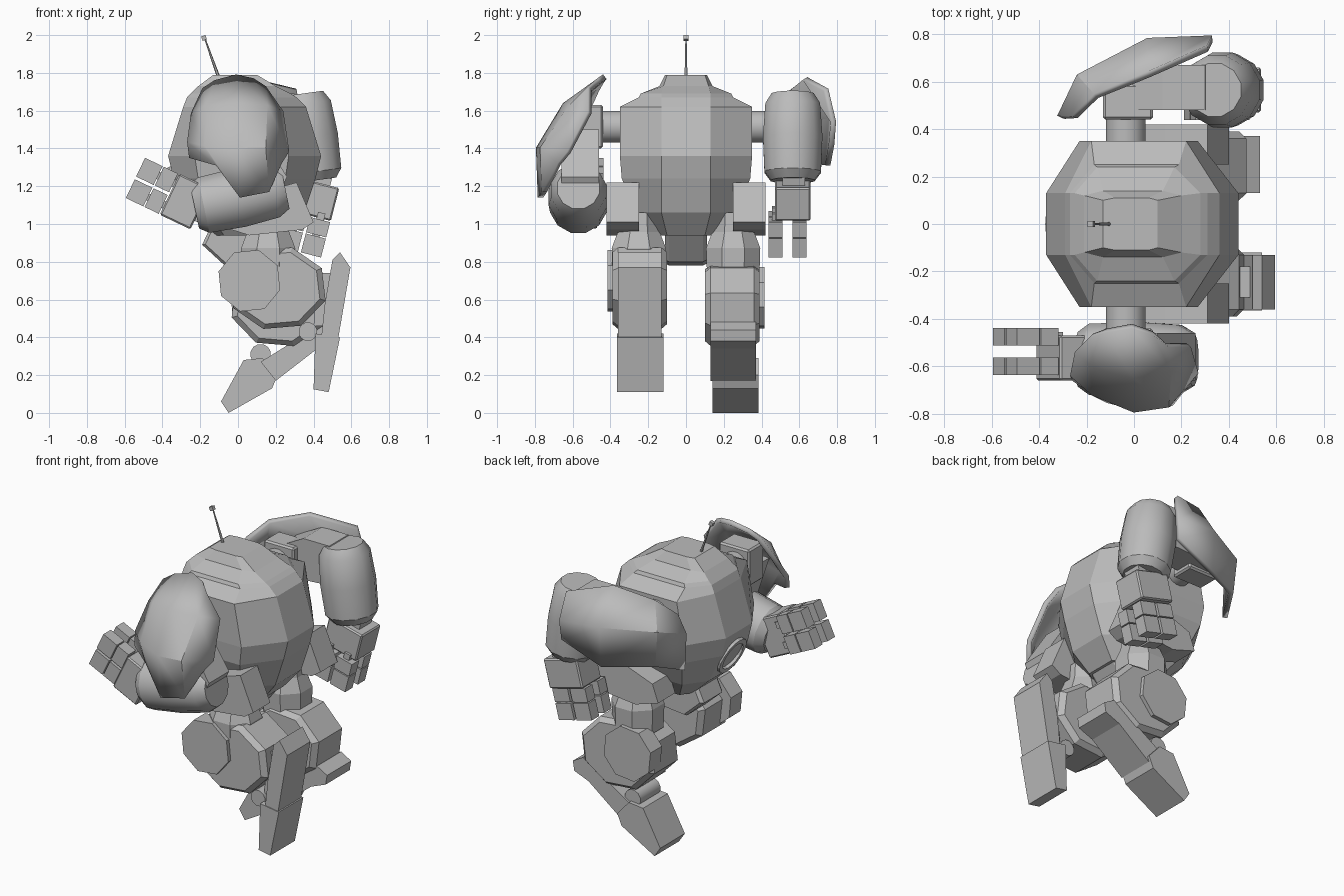
import bpy, bmesh, math
from mathutils import Vector, Matrix

if "Cube" in bpy.data.objects:
    bpy.data.objects.remove(bpy.data.objects["Cube"])

grey = bpy.data.materials.new("plain grey")
grey.use_nodes = True
grey.diffuse_color = (0.5, 0.5, 0.5, 1)
grey.node_tree.nodes["Principled BSDF"].inputs["Base Color"].default_value = (0.5, 0.5, 0.5, 1)


def finish(name, bm, smooth=False):
    bmesh.ops.recalc_face_normals(bm, faces=bm.faces)
    mesh = bpy.data.meshes.new(name)
    bm.to_mesh(mesh)
    bm.free()
    mesh.materials.append(grey)
    ob = bpy.data.objects.new(name, mesh)
    bpy.context.collection.objects.link(ob)
    if smooth:
        bpy.ops.object.select_all(action='DESELECT')
        ob.select_set(True)
        bpy.context.view_layer.objects.active = ob
        bpy.ops.object.shade_smooth_by_angle(angle=math.radians(31))
    return ob


def loft(name, rings, smooth=False, closed=False):
    """Skin equal-length rings; cap the ends, or join last to first."""
    bm = bmesh.new()
    vs = [[bm.verts.new(p) for p in r] for r in rings]
    n = len(vs[0])
    for a, b in zip(vs, vs[1:] + (vs[:1] if closed else [])):
        for i in range(n):
            j = (i + 1) % n
            bm.faces.new((a[i], a[j], b[j], b[i]))
    if not closed:
        bm.faces.new(vs[0])
        bm.faces.new(vs[-1])
    return finish(name, bm, smooth)


def prism(name, outline, y0, y1, chamfer=0.0):
    """Side outline in x and z, extruded along y with sloped rims."""
    c = sum((Vector(p) for p in outline), Vector((0, 0))) / len(outline)
    small = [c + (Vector(p) - c) * (1 - chamfer * 4) for p in outline]
    steps = [(y0, outline), (y1, outline)]
    if chamfer:
        steps = [(y0, small), (y0 + chamfer, outline), (y1 - chamfer, outline), (y1, small)]
    return loft(name, [[(x, y, z) for x, z in pts] for y, pts in steps])


def frame(origin, a):
    """Local x runs along a in the xz plane, local y along world y."""
    a = Vector((a[0], 0, a[1])).normalized()
    m = Matrix((a, (0, 1, 0), a.cross(Vector((0, 1, 0))))).transposed().to_4x4()
    return Matrix.Translation(origin) @ m


def box(name, m, lo, hi, bevel=0.0):
    bm = bmesh.new()
    lo, hi = Vector(lo), Vector(hi)
    bmesh.ops.create_cube(bm, size=1, matrix=m @ Matrix.Translation((lo + hi) / 2)
                          @ Matrix.Diagonal((*(hi - lo), 1)))
    if bevel:
        bmesh.ops.bevel(bm, geom=bm.edges[:], offset=bevel, segments=1, affect='EDGES')
    return finish(name, bm)


def tube(name, p0, p1, radii, n=12, smooth=True):
    """Round sections along a line; radii holds (fraction, radius)."""
    p0, p1 = Vector(p0), Vector(p1)
    q = (p1 - p0).to_track_quat('Z', 'Y')
    ring = [Vector((math.cos(t), math.sin(t), 0)) for t in
            [math.tau * (i + 0.5) / n for i in range(n)]]
    return loft(name, [[p0.lerp(p1, f) + q @ (v * r) for v in ring] for f, r in radii], smooth)


def octagon(x, z, rx, rz, turn=0.0):
    return [(x + rx * math.cos(t), z + rz * math.sin(t)) for t in
            [math.tau * (i + 0.5) / 8 + turn for i in range(8)]]


def shield(name, rows, thickness):
    bm = bmesh.new()
    vs = [[bm.verts.new(p) for p in r] for r in rows]
    for a, b in zip(vs, vs[1:]):
        for i in range(len(a) - 1):
            bm.faces.new((a[i], a[i + 1], b[i + 1], b[i]))
    ob = finish(name, bm, True)
    mod = ob.modifiers.new("thickness", 'SOLIDIFY')
    mod.thickness = thickness
    mod.offset = 0
    return ob


# Hull: eight-sided sections (z, back x, front x, middle half width, half width)
sections = [(0.94, -0.12, 0.25, 0.10, 0.17), (1.06, -0.25, 0.35, 0.13, 0.26),
            (1.24, -0.34, 0.41, 0.13, 0.34), (1.36, -0.37, 0.44, 0.13, 0.35),
            (1.62, -0.29, 0.36, 0.13, 0.35), (1.67, -0.27, 0.31, 0.13, 0.25),
            (1.69, -0.25, 0.28, 0.13, 0.24), (1.73, -0.21, 0.20, 0.12, 0.14),
            (1.79, -0.13, 0.10, 0.10, 0.11)]
loft("hull", [[(x1, -m, z), (x1, m, z), (x1 * 0.61, w, z), (x0 * 0.62, w, z),
               (x0, m, z), (x0, -m, z), (x0 * 0.62, -w, z), (x1 * 0.61, -w, z)]
              for z, x0, x1, m, w in sections])
prism("pelvis", [(-0.19, 0.89), (-0.07, 0.78), (0.12, 0.80), (0.24, 0.95), (0.20, 1.05),
                 (-0.12, 1.04)], -0.11, 0.11, 0.02)

# Porthole ring on the hull
hole = frame((-0.31, 0, 1.195), (-0.92, -0.38))
loft("porthole_ring", [[hole @ Vector((d, r * math.cos(t), r * math.sin(t)))
                        for t in [math.tau * i / 16 for i in range(16)]]
                       for d, r in ((-0.02, 0.12), (0.02, 0.12), (0.02, 0.09), (-0.02, 0.09))],
     closed=True)

# Antenna
tube("antenna_rod", (-0.10, 0, 1.77), (-0.175, 0, 1.98), [(0, 0.009), (1, 0.004)], 6)
box("antenna_tip", frame((-0.18, 0, 1.985), (0.93, 0.36)), (-0.012,) * 3, (0.012,) * 3)

# Shoulder shafts and blocks
for side, s in (("right", -1), ("left", 1)):
    tube(side + "_shoulder_shaft", (-0.035, s * 0.30, 1.515), (-0.035, s * 0.47, 1.515),
         [(0, 0.085), (1, 0.085)], 16)
    y = sorted((s * 0.44, s * 0.59))
    box(side + "_shoulder_block", Matrix(), (-0.13, y[0], 1.40), (0.08, y[1], 1.63), 0.01)

# Right arm: upper arm, barrel forearm, shield
prism("right_upper_arm", [(-0.12, 1.50), (0.10, 1.50), (0.26, 1.25), (0.20, 1.12), (0, 1.14)],
      -0.66, -0.46)
barrel = [(0, 0.115), (0.12, 0.15), (0.5, 0.163), (0.9, 0.155), (1, 0.12)]
tube("right_forearm", (0.25, -0.57, 1.19), (-0.23, -0.57, 1.09), barrel, 12)
shield("right_shield", [
    [(-0.18, -0.47, 1.71), (-0.12, -0.45, 1.75), (-0.01, -0.43, 1.78), (0.08, -0.46, 1.76),
     (0.14, -0.51, 1.72)],
    [(-0.24, -0.53, 1.58), (-0.16, -0.60, 1.62), (0, -0.64, 1.63), (0.15, -0.61, 1.62),
     (0.23, -0.51, 1.59)],
    [(-0.26, -0.63, 1.43), (-0.17, -0.71, 1.41), (0, -0.78, 1.40), (0.14, -0.76, 1.40),
     (0.26, -0.62, 1.38)],
    [(-0.25, -0.65, 1.35), (-0.11, -0.74, 1.31), (0.01, -0.77, 1.14), (0.16, -0.75, 1.17),
     (0.22, -0.67, 1.32)]], 0.03)

# Left arm: upper arm, hanging forearm, shield
prism("left_upper_arm", [(-0.05, 1.42), (-0.05, 1.60), (0.12, 1.69), (0.30, 1.69), (0.36, 1.55),
                         (0.28, 1.44)], 0.48, 0.67)
tube("left_forearm", (0.34, 0.565, 1.69), (0.405, 0.565, 1.23), barrel, 12)
shield("left_shield", [
    [(-0.25, 0.45, 1.60), (-0.16, 0.54, 1.70), (0.06, 0.63, 1.77), (0.31, 0.74, 1.71)],
    [(-0.31, 0.45, 1.50), (-0.23, 0.62, 1.55), (0.06, 0.77, 1.56), (0.33, 0.78, 1.54)],
    [(-0.30, 0.45, 1.27), (-0.21, 0.61, 1.33), (0.06, 0.75, 1.31), (0.32, 0.77, 1.42)]], 0.03)

# Hands: palm and four two-jointed fingers
for side, m, inner in (("right", frame((-0.20, 0, 1.08), (-0.9, 0.43)), -1),
                       ("left", frame((0.42, 0, 1.22), (-0.25, -0.97)), 1)):
    y = sorted((inner * 0.47, inner * 0.66))
    box(side + "_wrist", m, (-0.06, inner * 0.57 - 0.06, -0.07), (0.03, inner * 0.57 + 0.06, 0.07))
    box(side + "_palm", m, (0.0, y[0], -0.12), (0.18, y[1], 0.12), 0.008)
    for row, yc in enumerate((inner * 0.475, inner * 0.60)):
        for col, off in enumerate((-0.063, 0.063)):
            name = f"{side}_finger_{row}_{col}"
            box(name + "_pin", m, (0.15, yc - 0.02, off - 0.02), (0.30, yc + 0.02, off + 0.02))
            for seg, (a, b) in enumerate(((0.187, 0.27), (0.277, 0.38))):
                box(f"{name}_joint_{seg}", m, (a, yc - 0.037, off - 0.055),
                    (b, yc + 0.037, off + 0.055))

# Hips, thighs and outer discs
for side, s, tx, tz, dx, dz in (("right", -1, 0.21, 0.66, 0.06, 0.70),
                                ("left", 1, 0.22, 0.57, 0.12, 0.61)):
    def span(a, b):
        return sorted((s * a, s * b))
    prism(side + "_hip_guard", [(-0.10, 0.99), (-0.06, 1.10), (0.13, 1.17), (0.31, 1.22),
                                (0.40, 1.01), (0.34, 0.97), (0.06, 0.94)], *span(0.25, 0.42))
    tube(side + "_hip_axle", (0.15, 0, 1.02), (0.15, s * 0.30, 1.02), [(0, 0.07), (1, 0.07)])
    tube(side + "_hip_column", (0.16, s * 0.25, 1.06), (0.16, s * 0.25, 0.72),
         [(0, 0.11), (0.3, 0.12), (0.55, 0.155), (1, 0.15)], 8, False)
    prism(side + "_thigh", octagon(tx, tz, 0.265, 0.225, -0.1 * s), *span(0.10, 0.39), 0.03)
    prism(side + "_thigh_disc", octagon(dx, dz, 0.17, 0.17, 0.1), *span(0.30, 0.415))

# Right shin and foot
prism("right_shin", [(0.50, 0.81), (0.54, 0.85), (0.595, 0.77), (0.53, 0.39), (0.44, 0.39),
                     (0.46, 0.58)], -0.36, -0.13)
prism("right_foot", [(0.41, 0.42), (0.54, 0.40), (0.48, 0.11), (0.40, 0.125)], -0.365, -0.12)
prism("right_knee_plate", [(0.42, 0.74), (0.50, 0.74), (0.48, 0.46), (0.40, 0.46)], -0.31, -0.18)
tube("right_ankle", (0.37, -0.33, 0.43), (0.37, -0.15, 0.43), [(0, 0.05), (1, 0.05)])

# Left shin and foot
prism("left_shin", [(0.46, 0.48), (0.53, 0.44), (0.52, 0.38), (0.42, 0.34), (0.20, 0.17),
                    (0.12, 0.27), (0.28, 0.37)], 0.13, 0.37)
prism("left_foot", [(-0.09, 0.06), (-0.05, 0.0), (0.18, 0.13), (0.21, 0.20), (0.13, 0.29),
                    (0.03, 0.28)], 0.14, 0.385)
tube("left_ankle", (0.12, 0.16, 0.31), (0.12, 0.36, 0.31), [(0, 0.055), (1, 0.055)])
